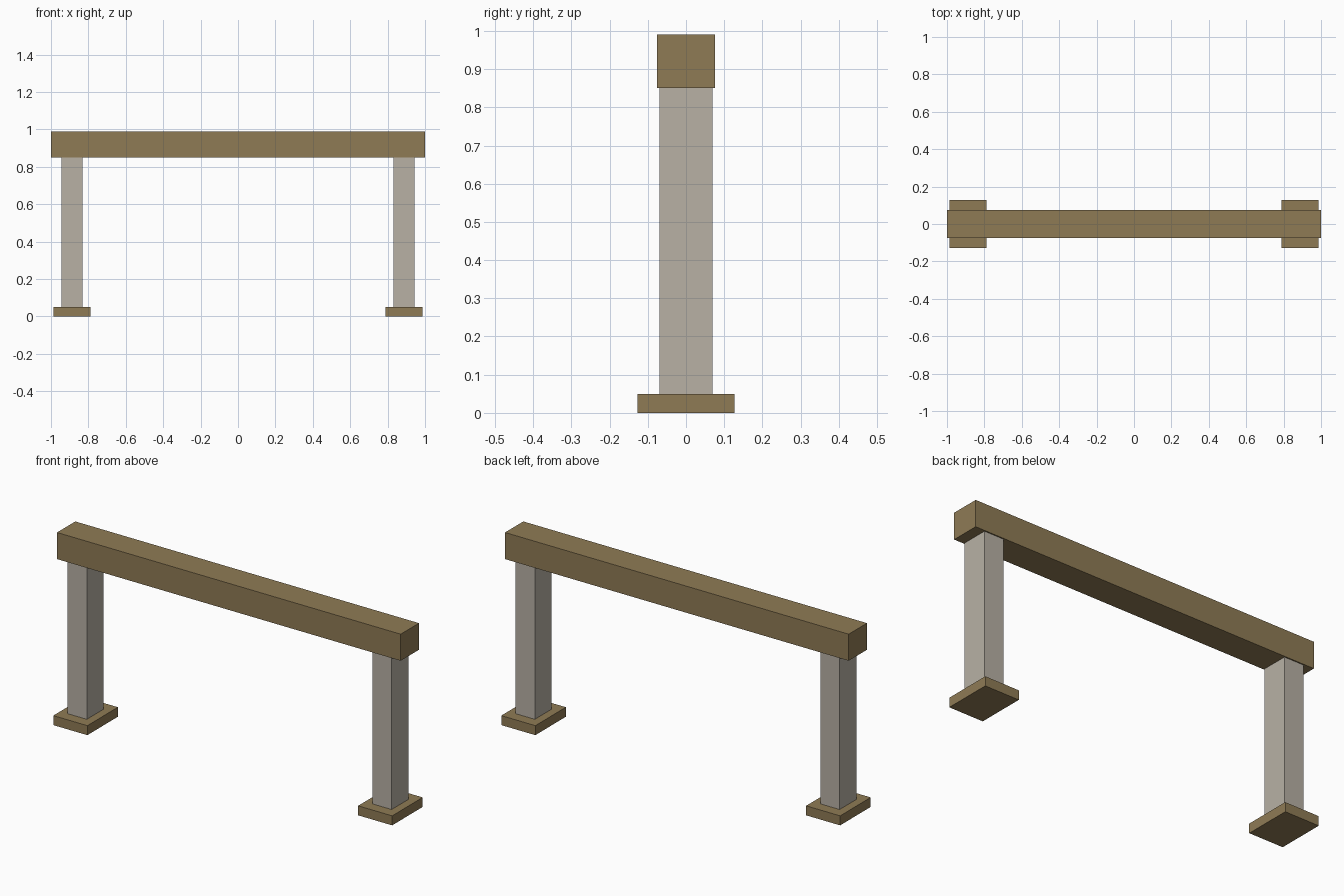
import bpy

if "Cube" in bpy.data.objects:
    bpy.data.objects.remove(bpy.data.objects["Cube"])


def material(name, rgb):
    m = bpy.data.materials.new(name)
    m.diffuse_color = (*rgb, 1.0)
    m.use_nodes = True
    m.node_tree.nodes["Principled BSDF"].inputs["Base Color"].default_value = m.diffuse_color
    return m


def box(name, x, z0, z1, width, depth, mat):
    """Box centred on y = 0, spanning z0 to z1."""
    bpy.ops.mesh.primitive_cube_add(size=1, location=(x, 0, (z0 + z1) / 2))
    ob = bpy.context.object
    ob.name = name
    ob.scale = (width, depth, z1 - z0)
    bpy.ops.object.transform_apply(location=False, rotation=False, scale=True)
    ob.data.materials.append(mat)
    return ob


wood = material("brown wood", (0.275, 0.198, 0.091))
stone = material("pale stone", (0.479, 0.440, 0.376))

# Foot plates and posts on both sides
for side, sign in (("left", -1), ("right", 1)):
    x = sign * 0.887
    box("foot_plate_" + side, x, 0.0, 0.05, 0.198, 0.254, wood)
    box("post_" + side, x, 0.05, 0.85, 0.112, 0.14, stone)

# Top beam
box("top_beam", 0, 0.85, 0.99, 2.0, 0.152, wood)
